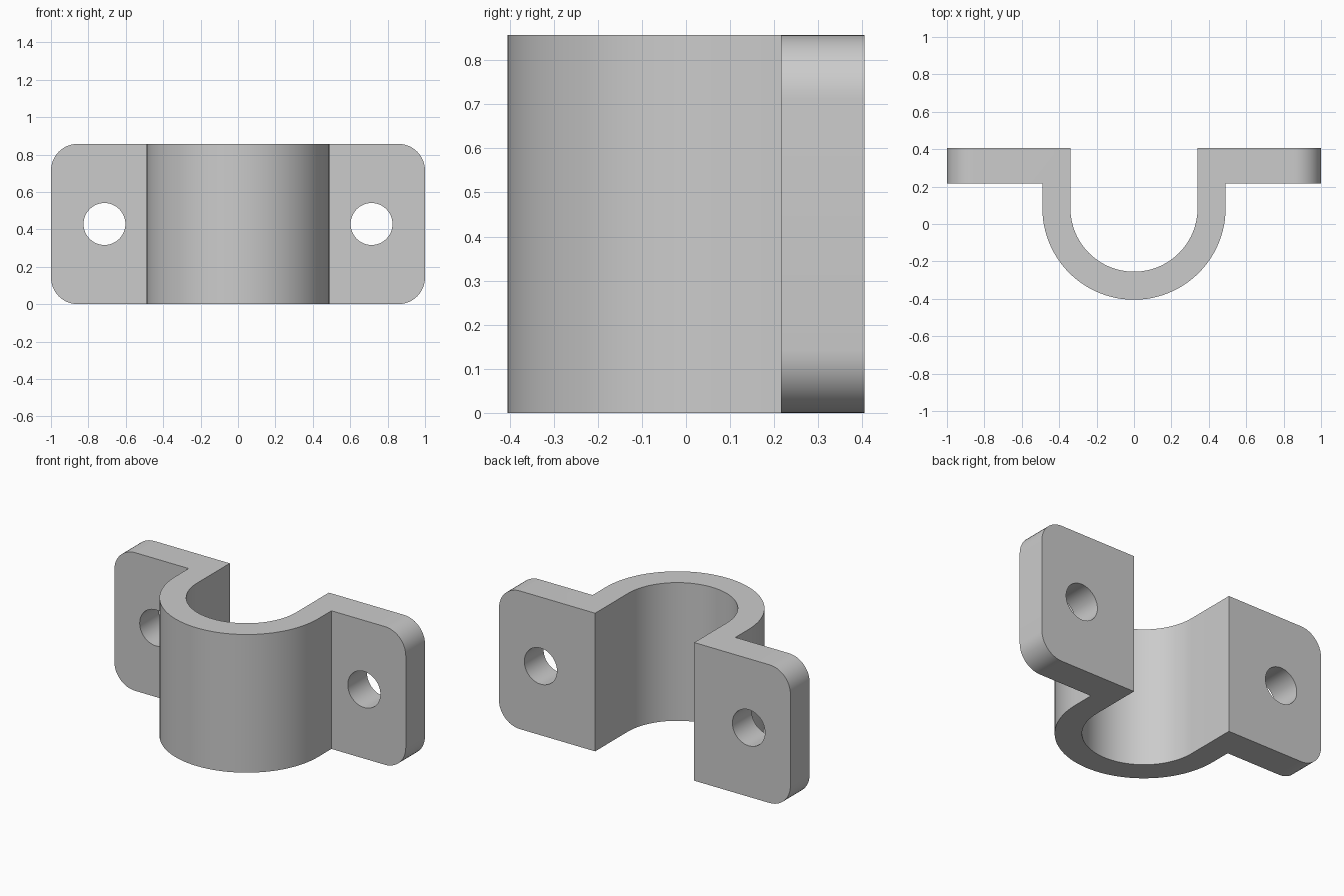
import bpy, bmesh
from math import sin, cos, pi, radians

cube = bpy.data.objects.get("Cube")
if cube:
    bpy.data.objects.remove(cube, do_unlink=True)

HEIGHT = 0.857
OUTER, INNER = 0.49, 0.34        # saddle radii
CENTRE_Y = 0.085                 # saddle axis
FRONT, BACK = 0.216, 0.405       # flange faces
CORNER = 0.143
HOLE_X, HOLE_R = 0.714, 0.112
STEPS = 48

grey = bpy.data.materials.new("plain grey")
grey.use_nodes = True
colour = (0.6, 0.6, 0.6, 1)
grey.diffuse_color = colour
grey.node_tree.nodes["Principled BSDF"].inputs["Base Color"].default_value = colour


def half_circle(radius):
    """Points from -x to +x around the front of the saddle."""
    return [(-radius * cos(pi * i / STEPS), CENTRE_Y - radius * sin(pi * i / STEPS))
            for i in range(STEPS + 1)]


# Clamp outline: outer saddle, right and left flanges, inner saddle
profile = [(-1, BACK), (-1, FRONT), (-OUTER, FRONT)]
profile += half_circle(OUTER)
profile += [(OUTER, FRONT), (1, FRONT), (1, BACK), (INNER, BACK)]
profile += half_circle(INNER)[::-1]
profile += [(-INNER, BACK)]

bm = bmesh.new()
base = bm.faces.new([bm.verts.new((x, y, 0)) for x, y in profile])
result = bmesh.ops.extrude_face_region(bm, geom=[base])
top = [v for v in result["geom"] if isinstance(v, bmesh.types.BMVert)]
bmesh.ops.translate(bm, verts=top, vec=(0, 0, HEIGHT))

# Rounded outer corners of the flanges
corners = []
for e in bm.edges:
    a, b = (v.co for v in e.verts)
    if abs(a.x) > 0.99 and abs(b.x) > 0.99 and abs(a.y - b.y) > 0.1:
        corners.append(e)
bmesh.ops.bevel(bm, geom=corners, offset=CORNER, segments=12, profile=0.5, affect='EDGES')
bmesh.ops.recalc_face_normals(bm, faces=bm.faces)
mesh = bpy.data.meshes.new("pipe_clamp")
bm.to_mesh(mesh)
bm.free()
mesh.materials.append(grey)
clamp = bpy.data.objects.new("pipe_clamp", mesh)
bpy.context.collection.objects.link(clamp)

# Screw holes
cutters = []
for side, name in ((1, "left"), (-1, "right")):
    bpy.ops.mesh.primitive_cylinder_add(
        vertices=48, radius=HOLE_R, depth=0.6, rotation=(pi / 2, 0, 0),
        location=(side * HOLE_X, (FRONT + BACK) / 2, HEIGHT / 2))
    cutter = bpy.context.object
    cutter.name = name + "_hole_cutter"
    cutter.hide_render = True
    cutter.data.materials.append(grey)
    cutters.append(cutter)
    cut = clamp.modifiers.new(name + "_hole", 'BOOLEAN')
    cut.operation = 'DIFFERENCE'
    cut.solver = 'EXACT'
    cut.object = cutter

bpy.ops.object.select_all(action='DESELECT')
clamp.select_set(True)
bpy.context.view_layer.objects.active = clamp
for name in [m.name for m in clamp.modifiers]:
    bpy.ops.object.modifier_apply(modifier=name)
for cutter in cutters:
    bpy.data.objects.remove(cutter, do_unlink=True)
bpy.ops.object.shade_smooth_by_angle(angle=radians(30))
